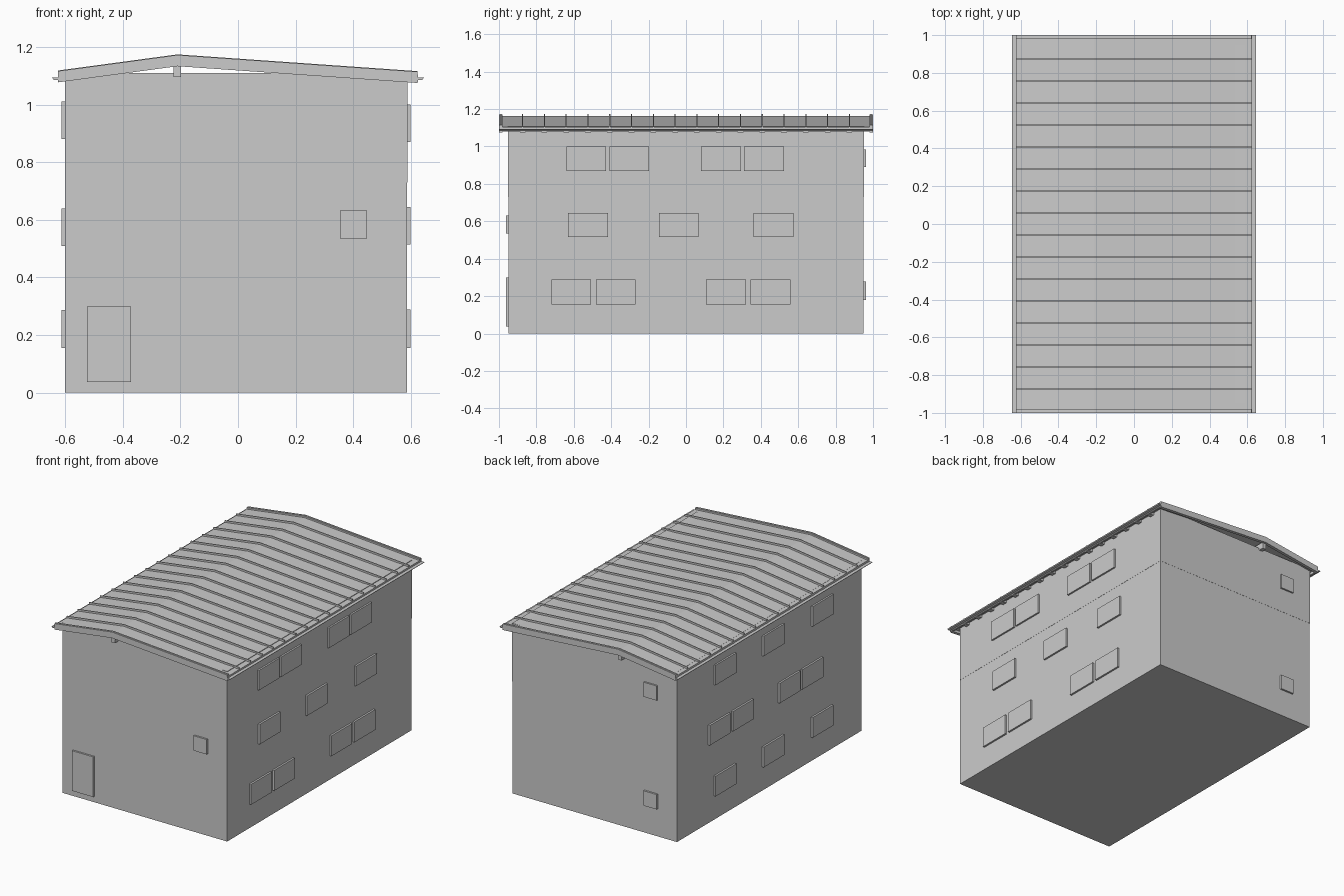
import bpy, bmesh

if "Cube" in bpy.data.objects:
    bpy.data.objects.remove(bpy.data.objects["Cube"])


def box(name, x, y, z):
    """Box from (min, max) ranges."""
    bm = bmesh.new()
    bmesh.ops.create_cube(bm, size=1)
    for v in bm.verts:
        v.co = [r[0] + (c + 0.5) * (r[1] - r[0]) for r, c in zip((x, y, z), v.co)]
    me = bpy.data.meshes.new(name)
    bm.to_mesh(me)
    bm.free()
    ob = bpy.data.objects.new(name, me)
    bpy.context.collection.objects.link(ob)
    return ob


def extrude_y(name, profile, spans):
    """Extrude an x-z profile along y, once for each (start, end) span."""
    bm = bmesh.new()
    for y0, y1 in spans:
        a = [bm.verts.new((x, y0, z)) for x, z in profile]
        b = [bm.verts.new((x, y1, z)) for x, z in profile]
        bm.faces.new(a)
        bm.faces.new(b[::-1])
        for i in range(len(a)):
            j = (i + 1) % len(a)
            bm.faces.new((a[j], a[i], b[i], b[j]))
    bmesh.ops.recalc_face_normals(bm, faces=bm.faces)
    me = bpy.data.meshes.new(name)
    bm.to_mesh(me)
    bm.free()
    ob = bpy.data.objects.new(name, me)
    bpy.context.collection.objects.link(ob)
    return ob


# Walls: lower and upper storeys, with a hairline joint
XL, XR, Y = -0.60, 0.587, 0.95
box("lower_walls", (XL, XR), (-Y, Y), (0, 0.73))
box("upper_walls", (XL - 0.001, XR + 0.001), (-Y - 0.001, Y + 0.001), (0.73, 1.11))

# Windows on the long sides: (z range, left edges along y)
W, D = 0.213, 0.012
right_rows = [((0.87, 1.0), (-0.64, -0.41, 0.08, 0.31)),
              ((0.515, 0.645), (-0.63, -0.145, 0.362)),
              ((0.155, 0.288), (-0.72, -0.482, 0.108, 0.346))]
left_rows = [((0.88, 1.01), (0.355, -0.14, -0.645)),
             ((0.51, 0.64), (0.415, 0.175, -0.305, -0.54)),
             ((0.155, 0.287), (0.355, -0.14, -0.645))]
for z, starts in right_rows:
    for y in starts:
        box("right_window", (XR - 0.01, XR + D), (y, y + W), z)
for z, starts in left_rows:
    for y in starts:
        box("left_window", (XL - D, XL + 0.01), (y, y + W), z)

# Door and small windows on the gable ends
box("front_door", (-0.524, -0.371), (-Y - D, -Y + 0.01), (0.038, 0.30))
box("front_window", (0.354, 0.448), (-Y - D, -Y + 0.01), (0.535, 0.632))
for z in ((0.89, 0.985), (0.18, 0.277)):
    box("back_window", (-0.462, -0.366), (Y - 0.01, Y + D), z)


# Roof layers follow the asymmetric gable line between two offsets
def gable(top, bottom):
    line = [(-0.625, 1.118), (-0.21, 1.174), (0.622, 1.116)]
    return [(x, z - top) for x, z in line] + [(x, z - bottom) for x, z in line[::-1]]


N = 17
step = 1.98 / N
ribs = [-0.99 + i * step for i in range(N + 1)]
extrude_y("roof_sheet", gable(0.012, 0.024), [(-1, 1)])
extrude_y("roof_seams", gable(0, 0.016), [(y - 0.003, y + 0.003) for y in ribs])
extrude_y("rafters", gable(0.02, 0.04), [(y - 0.015, y + 0.015) for y in ribs[1:-1]])
extrude_y("barge_boards", gable(0.002, 0.041), [(-1, -0.98), (0.98, 1)])

# Ridge beam under the peak
box("ridge_beam", (-0.223, -0.198), (-0.985, 0.985), (1.096, 1.138))

# Shallow gutters and eave boards along both eaves
for s in (-1, 1):
    gutter = [(0.623, 1.093), (0.645, 1.093), (0.641, 1.087), (0.634, 1.085), (0.623, 1.086)]
    extrude_y("gutter", [(s * x, z) for x, z in gutter], [(-1, 1)])
    board = [(0.612, 1.079), (0.624, 1.079), (0.624, 1.104), (0.612, 1.104)]
    extrude_y("eave_board", [(s * x, z) for x, z in board], [(-1, 1)])
